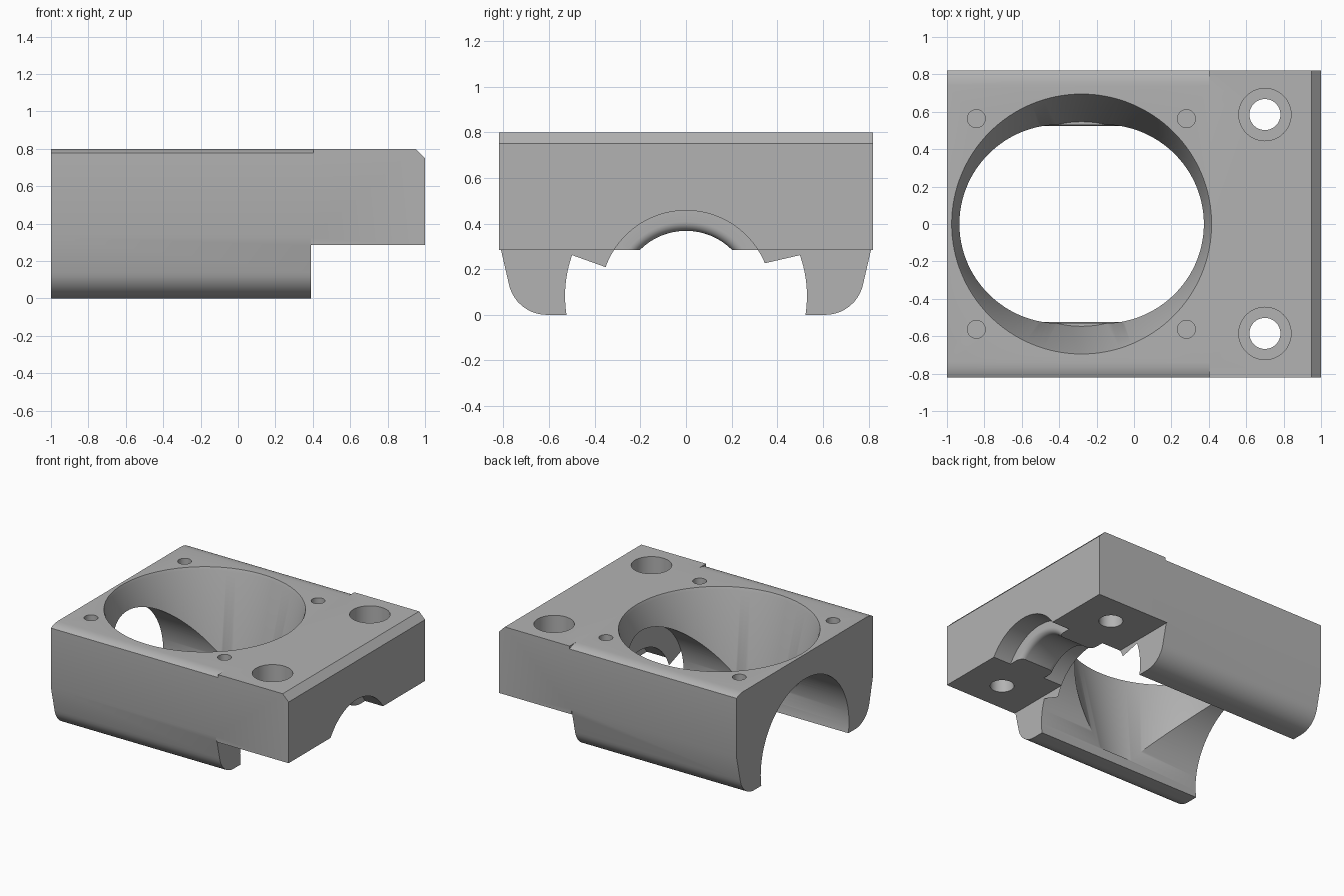
import bpy, bmesh, math
from mathutils import Matrix

if "Cube" in bpy.data.objects:
    bpy.data.objects.remove(bpy.data.objects["Cube"])

grey = bpy.data.materials.new("mid grey")
grey.diffuse_color = (0.45, 0.45, 0.45, 1)
grey.use_nodes = True
grey.node_tree.nodes["Principled BSDF"].inputs["Base Color"].default_value = grey.diffuse_color


def finish(bm, name):
    bmesh.ops.remove_doubles(bm, verts=bm.verts, dist=1e-5)
    bmesh.ops.recalc_face_normals(bm, faces=bm.faces)
    mesh = bpy.data.meshes.new(name)
    bm.to_mesh(mesh)
    bm.free()
    mesh.materials.append(grey)
    obj = bpy.data.objects.new(name, mesh)
    bpy.context.collection.objects.link(obj)
    return obj


def prism(name, points, offset):
    """Closed polygon of 3D points pushed along the offset vector."""
    bm = bmesh.new()
    face = bm.faces.new([bm.verts.new(p) for p in points])
    new = bmesh.ops.extrude_face_region(bm, geom=[face])["geom"]
    verts = [v for v in new if isinstance(v, bmesh.types.BMVert)]
    bmesh.ops.translate(bm, verts=verts, vec=offset)
    if face.is_valid and len(face.edges[0].link_faces) < 2:
        bm.faces.new(list(face.verts))
    return finish(bm, name)


def lathe(name, profile, steps, matrix):
    """Solid of revolution about z from (radius, height) points."""
    bm = bmesh.new()
    rings = []
    for r, h in profile:
        rings.append([bm.verts.new((r * math.cos(2 * math.pi * i / steps),
                                    r * math.sin(2 * math.pi * i / steps), h))
                      for i in range(steps)])
    for a, b in zip(rings, rings[1:]):
        for i in range(steps):
            j = (i + 1) % steps
            bm.faces.new((a[i], a[j], b[j], b[i]))
    bm.faces.new(rings[0])
    bm.faces.new(rings[-1])
    bmesh.ops.transform(bm, matrix=matrix, verts=bm.verts)
    return finish(bm, name)


def cut(target, cutter):
    cutter.hide_render = True
    mod = target.modifiers.new("cut", "BOOLEAN")
    mod.operation = "DIFFERENCE"
    mod.solver = "EXACT"
    mod.object = cutter
    bpy.context.view_layer.objects.active = target
    bpy.ops.object.modifier_apply(modifier=mod.name)
    bpy.data.objects.remove(cutter)


# Stepped block with a chamfered end
side = [(-1, 0), (0.39, 0), (0.39, 0.285), (1, 0.285), (1, 0.75), (0.95, 0.8), (-1, 0.8)]
body = prism("housing_block", [(x, -0.82, z) for x, z in side], (0, 1.64, 0))

# Rounded outer edges along both long sides
leg = [(0.61 + 0.17 * math.cos(math.radians(a)), 0.17 + 0.17 * math.sin(math.radians(a)))
       for a in range(-90, -9, 8)]
leg += [(0.82, 0.325), (0.9, 0.325), (0.9, -0.1), (0.61, -0.1)]
rim = [(0.74, 0.8), (0.77, 0.797), (0.8, 0.789), (0.82, 0.778),
       (0.9, 0.74), (0.9, 0.9), (0.74, 0.9)]
for s in (-1, 1):
    cut(body, prism("leg_cutter", [(-1.1, s * y, z) for y, z in leg], (1.49, 0, 0)))
    cut(body, prism("rim_cutter", [(-1.1, s * y, z) for y, z in rim], (1.505, 0, 0)))

# Lengthwise bore, then a narrow neck with rounded lips and a recess at each end
f = 0.04
arc = [math.radians(a) for a in range(0, 91, 15)]
bore = [(0.53, -1.1), (0.53, 0.39), (0.374, 0.39), (0.374, 0.55)]
bore += [(0.285 + f - f * math.sin(a), 0.55 + f - f * math.cos(a)) for a in arc]
bore += [(0.285 + f - f * math.cos(a), 0.85 - f + f * math.sin(a)) for a in arc]
bore += [(0.374, 0.85), (0.374, 1.1)]
cut(body, lathe("bore_cutter", bore, 128,
                Matrix.Translation((0, 0, 0.083)) @ Matrix.Rotation(math.pi / 2, 4, "Y")))

# Large tapered opening from the top
cone = [(0.547, 0.08), (0.687, 0.78), (0.695, 0.8), (0.703, 0.82)]
cut(body, lathe("opening_cutter", cone, 128, Matrix.Translation((-0.28, 0, 0))))

# Counterbored bolt holes and small blind screw holes
bolt = [(0.083, 0.1), (0.083, 0.48), (0.14, 0.48), (0.14, 0.9)]
pilot = [(0.048, 0.5), (0.048, 0.9)]
for s in (-1, 1):
    cut(body, lathe("bolt_cutter", bolt, 48, Matrix.Translation((0.7, s * 0.585, 0))))
    for x in (-0.843, 0.28):
        cut(body, lathe("pilot_cutter", pilot, 32, Matrix.Translation((x, s * 0.563, 0))))

bpy.ops.object.select_all(action="DESELECT")
body.select_set(True)
bpy.context.view_layer.objects.active = body
bpy.ops.object.shade_smooth_by_angle(angle=math.radians(30))
